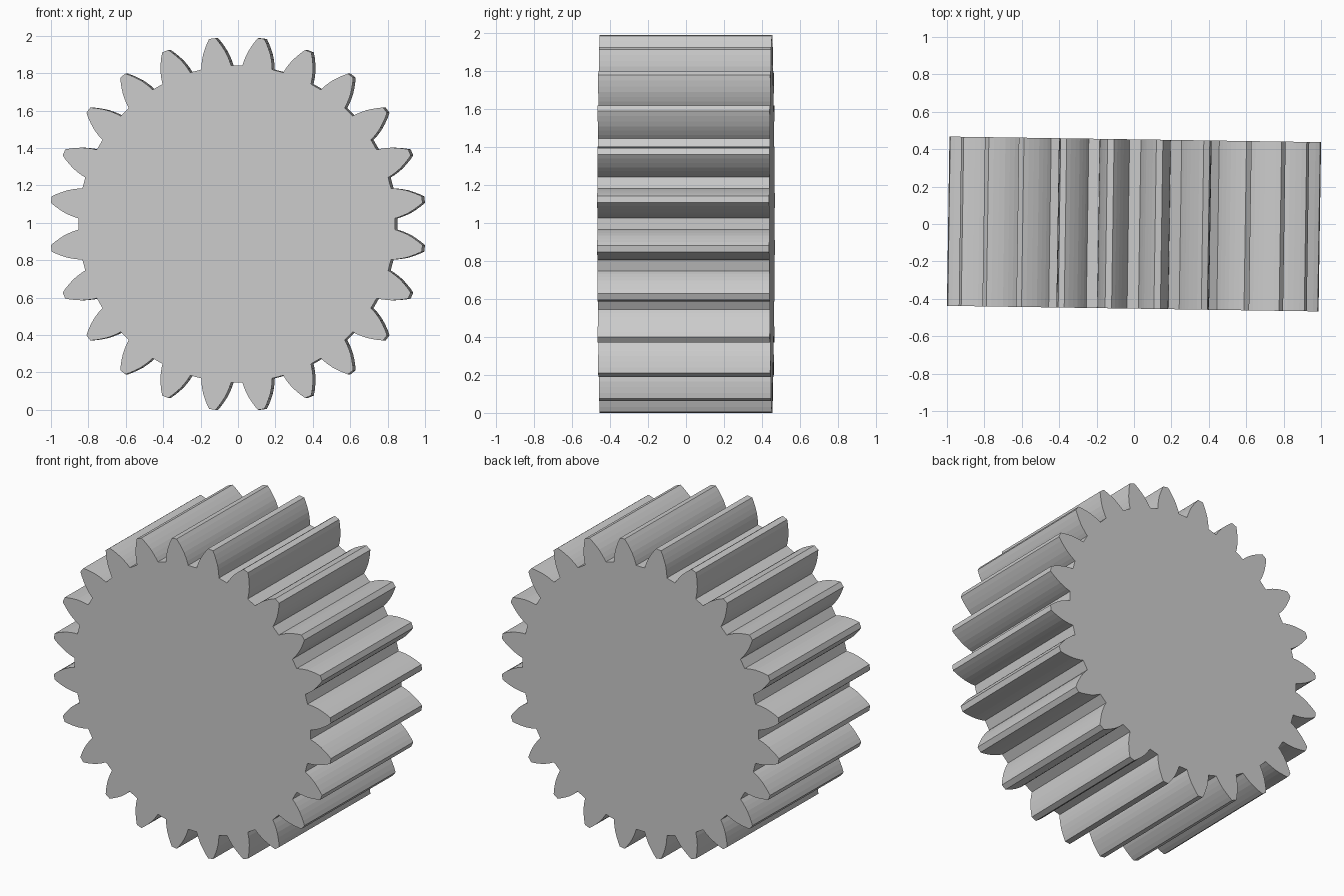
import bpy
import bmesh
import math
from mathutils import Matrix

if "Cube" in bpy.data.objects:
    bpy.data.objects.remove(bpy.data.objects["Cube"], do_unlink=True)

TEETH = 24
WIDTH = 0.905
CENTRE_Z = 0.9936
TILT = -0.015
PITCH = 2 * math.pi / TEETH

# Tooth flank from root to tip: radius and half angle in degrees
FLANK = [(0.847, 5.45), (0.872, 5.0), (0.898, 4.4), (0.923, 3.75),
         (0.95, 2.85), (0.977, 1.9), (1.0, 1.0)]

# Single grey metal
metal = bpy.data.materials.new("grey metal")
metal.use_nodes = True
grey = (0.6, 0.6, 0.6, 1)
metal.diffuse_color = grey
metal.node_tree.nodes["Principled BSDF"].inputs["Base Color"].default_value = grey


def gear_outline():
    """Outline in the xz plane, one mirrored flank pair per tooth."""
    tooth = [(r, -math.radians(a)) for r, a in FLANK]
    tooth += [(r, math.radians(a)) for r, a in reversed(FLANK)]
    points = []
    for i in range(TEETH):
        middle = (i + 0.5) * PITCH
        for r, a in tooth:
            points.append((r * math.cos(middle + a), r * math.sin(middle + a)))
    return points


# Gear body with teeth, extruded from front to back
bm = bmesh.new()
front = bm.faces.new([bm.verts.new((x, -WIDTH / 2, z)) for x, z in gear_outline()])
result = bmesh.ops.extrude_face_region(bm, geom=[front], use_keep_orig=True)
back_verts = [v for v in result["geom"] if isinstance(v, bmesh.types.BMVert)]
bmesh.ops.translate(bm, verts=back_verts, vec=(0, WIDTH, 0))
bmesh.ops.recalc_face_normals(bm, faces=bm.faces)
bm.transform(Matrix.Translation((0, 0, CENTRE_Z)) @ Matrix.Rotation(TILT, 4, "Z"))

mesh = bpy.data.meshes.new("spur_gear")
bm.to_mesh(mesh)
bm.free()
mesh.materials.append(metal)
gear = bpy.data.objects.new("spur_gear", mesh)
bpy.context.collection.objects.link(gear)
